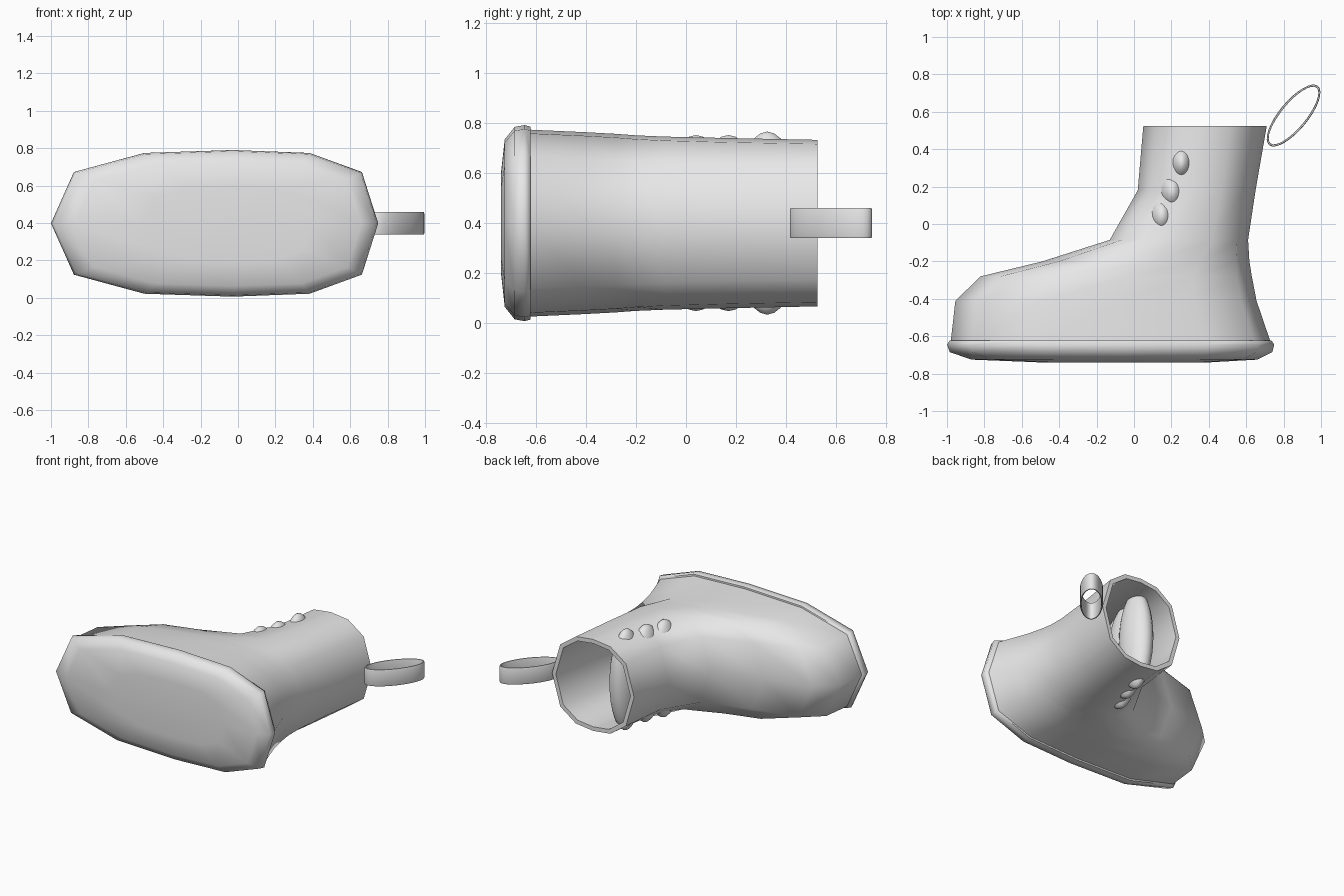
import bpy, bmesh, math
from mathutils import Matrix, Vector

if "Cube" in bpy.data.objects:
    bpy.data.objects.remove(bpy.data.objects["Cube"])

ZC = 0.398
grey = bpy.data.materials.new("plain_grey")
grey.diffuse_color = (0.8, 0.8, 0.8, 1)
grey.use_nodes = True
grey.node_tree.nodes["Principled BSDF"].inputs["Base Color"].default_value = grey.diffuse_color

# half outlines (along the foot, across the foot), mirrored into 12-sided rings
FOOT = [(-1, 0), (-.86, .70), (-.43, .96), (.11, 1), (.58, .96), (.90, .70), (1, 0)]
SHAFT = [(-1, 0), (-.80, .68), (-.42, .95), (0, 1), (.42, .95), (.80, .68), (1, 0)]


def finish(name, bm, angle):
    bmesh.ops.recalc_face_normals(bm, faces=bm.faces)
    me = bpy.data.meshes.new(name)
    bm.to_mesh(me)
    bm.free()
    for p in me.polygons:
        p.use_smooth = True
    me.set_sharp_from_angle(angle=math.radians(angle))
    me.materials.append(grey)
    ob = bpy.data.objects.new(name, me)
    bpy.context.collection.objects.link(ob)
    return ob


def ring(bm, y, x0, x1, hz, t):
    """One 12-sided ring; t blends the foot outline into the shaft outline."""
    half = [(a[0] + (b[0] - a[0]) * t, a[1] + (b[1] - a[1]) * t)
            for a, b in zip(FOOT, SHAFT)]
    pts = half + [(u, -w) for u, w in half[-2:0:-1]]
    cx, hx = (x0 + x1) / 2, (x1 - x0) / 2
    return [bm.verts.new((cx + u * hx, y, ZC + w * hz)) for u, w in pts]


def loft(name, rings, angle):
    bm = bmesh.new()
    loops = [ring(bm, *r) for r in rings]
    for a, b in zip(loops, loops[1:]):
        for i in range(12):
            j = (i + 1) % 12
            bm.faces.new((a[i], a[j], b[j], b[i]))
    bm.faces.new(loops[0])
    bm.faces.new(loops[-1])
    return finish(name, bm, angle)


# sole with a rounded rim
loft("sole", [(-.74, -.50, .40, .20, 0), (-.725, -.87, .66, .335, 0),
              (-.685, -.985, .74, .385, 0), (-.645, -1, .75, .392, 0),
              (-.622, -.985, .735, .386, 0)], 60)

# upper: outer wall up to the opening, then the inner wall back down
outer = [(-.63, -.98, .73, .374, 0), (-.41, -.955, .655, .364, 0),
         (-.28, -.82, .63, .357, .1), (-.20, -.49, .617, .351, .3),
         (-.085, -.13, .61, .346, .6), (.18, .02, .65, .340, 1),
         (.525, .05, .71, .333, 1)]
inner = [(y if y > .5 else y - .01, a + .03, b - .03, h - .03, t)
         for y, a, b, h, t in reversed(outer)]
inner[-1] = (-.60,) + inner[-1][1:]
loft("boot_upper", outer + inner, 55)

# laces: long ellipsoids passing through the shaft, tips showing on both sides
for i, (x, y, rx, ry, rz) in enumerate([(.15, .04, .10, .15, .352),
                                        (.205, .17, .10, .15, .352),
                                        (.255, .325, .092, .14, .366)]):
    bm = bmesh.new()
    bmesh.ops.create_uvsphere(bm, u_segments=20, v_segments=16, radius=1)
    bmesh.ops.transform(bm, verts=bm.verts, matrix=Matrix.Translation((x, y, ZC))
                        @ Matrix.Diagonal((rx, ry, rz, 1)))
    finish(f"lace_{i + 1}", bm, 60)

# pull loop: thin tilted elliptical band at the heel
bm = bmesh.new()
N, tilt = 32, Matrix.Rotation(math.radians(50.4), 4, 'Z')
section = [(0, -.052), (0, .052), (-.003, .06), (-.010, .06),
           (-.012, .052), (-.012, -.052), (-.010, -.06), (-.003, -.06)]
loops = []
for i in range(N):
    a = 2 * math.pi * i / N
    loops.append([bm.verts.new(tilt @ Vector(((.205 + d) * math.cos(a),
                                              (.077 + d) * math.sin(a), z))
                               + Vector((.853, .58, ZC))) for d, z in section])
for i in range(N):
    a, b = loops[i], loops[(i + 1) % N]
    for k in range(8):
        m = (k + 1) % 8
        bm.faces.new((a[k], a[m], b[m], b[k]))
finish("pull_loop", bm, 50)
